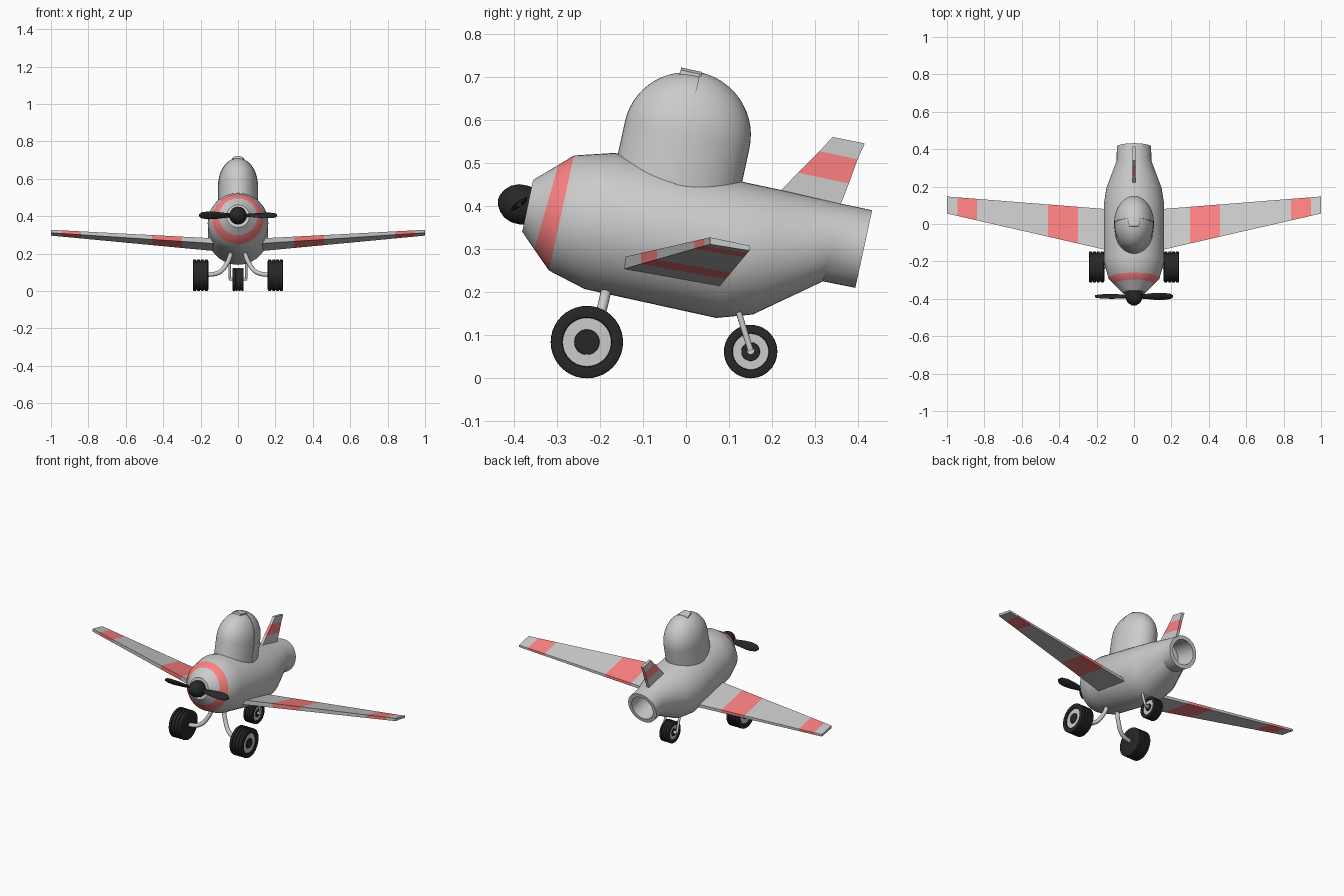
import bpy, bmesh, math
from mathutils import Vector

if "Cube" in bpy.data.objects:
    bpy.data.objects.remove(bpy.data.objects["Cube"])

def material(name, c):
    m = bpy.data.materials.new(name)
    m.diffuse_color = (*c, 1)
    m.use_nodes = True
    m.node_tree.nodes["Principled BSDF"].inputs["Base Color"].default_value = m.diffuse_color
    return m

GREY = material("grey", (0.8, 0.8, 0.8))
RED = material("red", (1.0, 0.22, 0.22))
BLACK = material("black", (0.02, 0.02, 0.02))
TILT = math.radians(12.2)
AFT = Vector((0, math.cos(TILT), -math.sin(TILT)))   # tilted body axis, nose to tail
UP = Vector((0, math.sin(TILT), math.cos(TILT)))
X = Vector((1, 0, 0))

def finish(name, bm, mats, angle=32):
    bmesh.ops.recalc_face_normals(bm, faces=bm.faces)
    me = bpy.data.meshes.new(name)
    bm.to_mesh(me)
    bm.free()
    for m in mats:
        me.materials.append(m)
    ob = bpy.data.objects.new(name, me)
    bpy.context.collection.objects.link(ob)
    bpy.ops.object.select_all(action='DESELECT')
    ob.select_set(True)
    bpy.context.view_layer.objects.active = ob
    bpy.ops.object.shade_smooth_by_angle(angle=math.radians(angle))
    return ob

def loft_mesh(rings, bands=None):
    """Skin matching rings with quads and cap both ends; bands = material index per band."""
    bm = bmesh.new()
    vs = [[bm.verts.new(p) for p in r] for r in rings]
    n = len(rings[0])
    for k in range(len(vs) - 1):
        for i in range(n):
            j = (i + 1) % n
            f = bm.faces.new((vs[k][i], vs[k][j], vs[k + 1][j], vs[k + 1][i]))
            f.material_index = bands[k] if bands else 0
    for r, b in ((vs[0], 0), (vs[-1], -1)):
        f = bm.faces.new(r)
        f.material_index = bands[b] if bands else 0
    return bm

def circle(c, a, b, n=48):
    return [c + a * math.cos(t) + b * math.sin(t) for t in (2 * math.pi * i / n for i in range(n))]

def lathe(name, c, axis, profile, mats, bands=None, n=40):
    c, axis = Vector(c), Vector(axis).normalized()
    a = axis.orthogonal().normalized()
    b = axis.cross(a)
    return finish(name, loft_mesh([circle(c + axis * t, a * r, b * r, n) for r, t in profile], bands), mats)

def mirror(ob):
    m = ob.modifiers.new("mirror", 'MIRROR')
    m.use_axis[0] = True

def tube(name, pts, r):
    cu = bpy.data.curves.new(name, 'CURVE')
    cu.dimensions = '3D'
    cu.bevel_depth, cu.bevel_resolution, cu.use_fill_caps = r, 4, True
    sp = cu.splines.new('BEZIER')
    sp.bezier_points.add(len(pts) - 1)
    for bp, p in zip(sp.bezier_points, pts):
        bp.co = p
        bp.handle_left_type = bp.handle_right_type = 'AUTO'
    ob = bpy.data.objects.new(name, cu)
    bpy.context.collection.objects.link(ob)
    return ob

# fuselage: circular rings given by side-view top and bottom points, hollow at the tail
side = [(-.355, .46, -.38, .34), (-.296, .495, -.352, .299), (-.26, .517, -.318, .25),
        (-.165, .523, -.235, .207), (.145, .453, .07, .14), (.225, .436, .155, .148),
        (.36, .405, .318, .225), (.432, .39, .393, .21)]
rings = []
for ty, tz, by, bz in side:
    top, bot = Vector((0, ty, tz)), Vector((0, by, bz))
    h = (top - bot) / 2
    rings.append(circle((top + bot) / 2, X * h.length, h))
c = (top + bot) / 2
for depth in (0, .13):
    rings.append(circle(c - AFT * depth, X * .07, UP * .07))
finish("fuselage", loft_mesh(rings, [0, 1] + [0] * 7), [GREY, RED])

# canopy: stretched dome, with a slightly larger rear shell and a small tab on top
C = Vector((0, .001, .565))
def dome(s):
    r = [circle(C - UP * .16, X * .104 * s, AFT * .146 * s)]
    for i in range(14):
        t = math.radians(90 * i / 13.1)
        k = math.cos(t) * s
        r.append(circle(C + UP * .145 * s * math.sin(t), X * .104 * k, AFT * .146 * k))
    return loft_mesh(r)

finish("canopy_front", dome(1), [GREY])
bm = dome(1.025)
bmesh.ops.bisect_plane(bm, geom=bm.verts[:] + bm.edges[:] + bm.faces[:],
                       plane_co=C, plane_no=AFT, clear_inner=True)
bmesh.ops.holes_fill(bm, edges=[e for e in bm.edges if e.is_boundary])
finish("canopy_rear", bm, [GREY])
T = C + UP * .143
finish("canopy_tab", loft_mesh([[T + X * x * w + AFT * u + UP * h for x, h in
       ((-1, -.02), (1, -.02), (1, .001), (.5, .007), (-.5, .007), (-1, .001))]
       for u, w in ((-.045, .025), (.005, .035))]), [GREY])

# propeller hub and blades
nose = Vector((0, -.3675, .40))
lathe("propeller_hub", nose, -AFT,
      [(.043, -.01), (.046, .01), (.045, .03), (.038, .047), (.026, .06), (.012, .068), (.002, .07)], [BLACK])
blade = []
for x, w, pitch in ((.02, .012, 60), (.06, .015, 50), (.11, .022, 45), (.16, .024, 40), (.195, .018, 36), (.208, .006, 35)):
    p = math.radians(pitch)
    d = UP * math.cos(p) + AFT * math.sin(p)
    nrm = AFT * math.cos(p) - UP * math.sin(p)
    blade.append(circle(nose - AFT * .02 + X * x, d * w, nrm * .006, 12))
ob = finish("propeller_blade", loft_mesh(blade), [BLACK])
ob2 = ob.copy()
ob2.name = "propeller_blade_opposite"
bpy.context.collection.objects.link(ob2)
ob2.location = (nose - AFT * .02) * 1
ob.location = (0, 0, 0)
from mathutils import Matrix
ob2.matrix_world = (Matrix.Translation(nose) @ Matrix.Rotation(math.pi, 4, AFT) @ Matrix.Translation(-nose))

# wings: tapered, swept, raised towards the tips, with two red bands
secs = []
for x in (.10, .30, .46, .84, .945, 1.0):
    t = (x - .1) / .9
    ly, lz, lh = -.15 + .206 * t, .266 + .053 * t, .014 - .006 * t
    ry, rz, rh = .076 + .071 * t, .22 + .082 * t, .009 - .003 * t
    secs.append([Vector(p) for p in ((x, ly, lz - lh), (x, ly, lz + lh), (x, ry, rz + rh), (x, ry, rz - rh))])
mirror(finish("wing", loft_mesh(secs, [0, 1, 0, 1, 0]), [GREY, RED]))

# tail fin with a red band
fin = [(.205, .42, .352, .385), (.26, .477, .378, .452), (.31, .527, .398, .508), (.34, .56, .415, .545)]
finish("tail_fin", loft_mesh([[Vector(p) for p in ((-.008, a, b), (.008, a, b), (.008, c, d), (-.008, c, d))]
                              for a, b, c, d in fin], [0, 1, 0]), [GREY, RED])

# wheels: grooved tyre, grey rim and black hub cap
def wheel(name, c, R, w, both):
    face = [(.004, .90, 2), (.34, .90, 2), (.35, .82, 0), (.67, .82, 0), (.69, .97, 2), (.90, 1, 2)]
    tread = []
    for i in range(4):
        a = 1 - i * .5
        tread += [(.99, a - .06, 2), (1, a - .2, 2), (.99, a - .4, 2)]
        if i < 3:
            tread += [(.93, a - .41, 2), (.93, a - .55, 2)]
    back = [(r, -t, m) for r, t, m in reversed(face)] if both else [(.90, -1, 2), (.5, -1, 2), (.004, -1, 2)]
    prof = face + tread + back
    bands = [0 if (p[2] == 0 and q[2] == 0) else 1 for p, q in zip(prof, prof[1:])]
    return lathe(name, c, X, [(r * R, t * w) for r, t, m in prof], [GREY, BLACK], bands)

# squeeze the tread rows inside the tyre width by using evenly spaced ribs
mirror(wheel("front_wheel", (.2, -.23, .084), .084, .041, False))
wheel("back_wheel", (0, .15, .062), .062, .03, True)

# curved front legs and back fork
mirror(tube("front_leg", [(.03, -.18, .23), (.055, -.197, .155), (.1, -.218, .1), (.17, -.23, .085)], .012))
mirror(tube("back_fork", [(.042, .115, .18), (.044, .128, .135), (.045, .15, .065)], .007))
lathe("back_axle", (-.048, .15, .064), X, [(.009, 0), (.009, .096)], [GREY], n=16)
